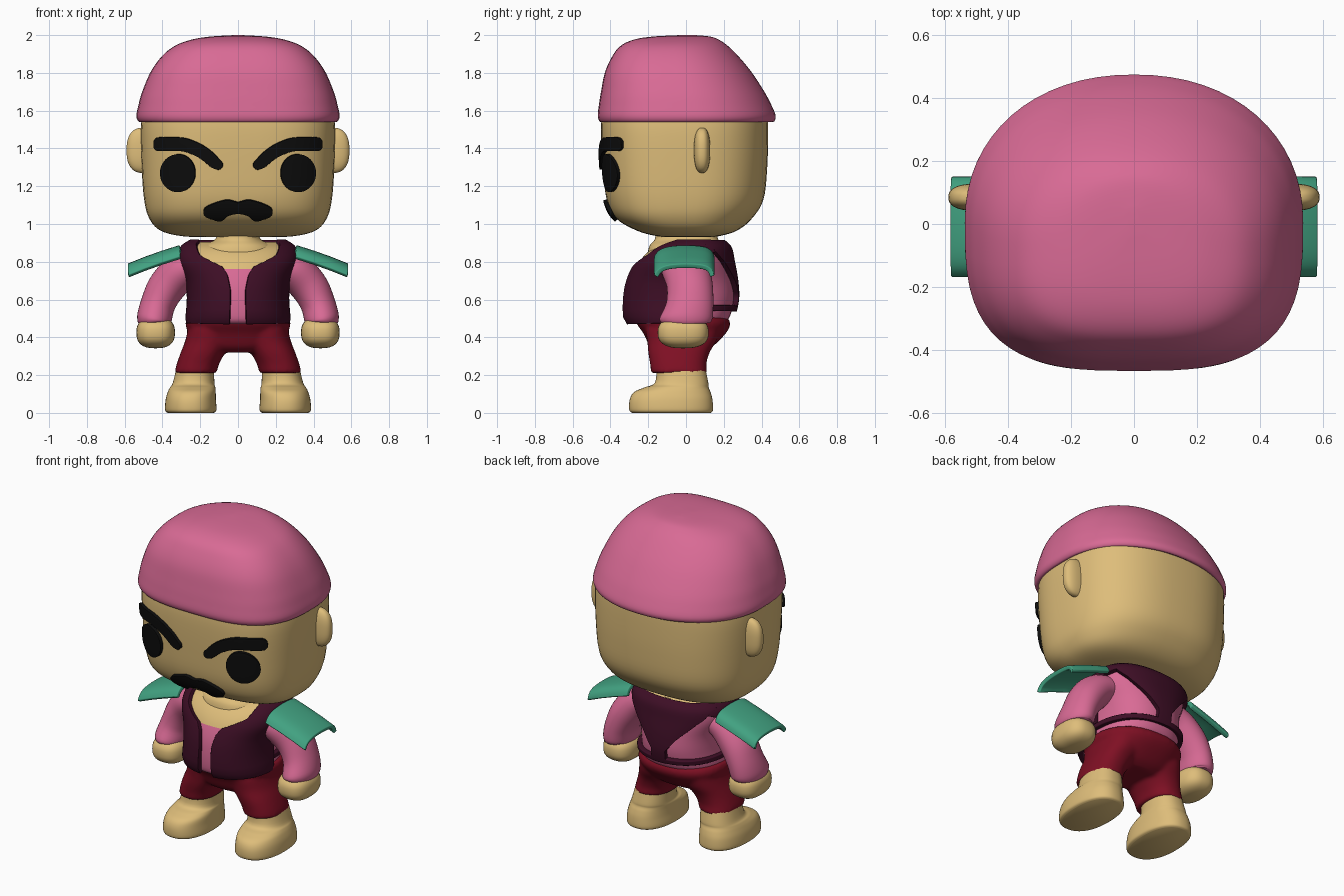
import bpy, bmesh, math

cube = bpy.data.objects.get("Cube")
if cube:
    bpy.data.objects.remove(cube, do_unlink=True)


def material(name, rgb):
    m = bpy.data.materials.new(name)
    m.use_nodes = True
    m.diffuse_color = (*rgb, 1)
    bsdf = m.node_tree.nodes["Principled BSDF"]
    bsdf.inputs["Base Color"].default_value = (*rgb, 1)
    bsdf.inputs["Roughness"].default_value = 0.7
    return m


PINK = material("pink", (0.69, 0.145, 0.30))
SKIN = material("tan skin", (0.73, 0.51, 0.195))
BLACK = material("black", (0.004, 0.004, 0.004))
PLUM = material("dark plum", (0.048, 0.0045, 0.019))
RED = material("dark red", (0.21, 0.005, 0.017))
GREEN = material("green", (0.054, 0.36, 0.22))


def refine(table, n=5):
    """Catmull-Rom subdivision of a short table of tuples."""
    out = []
    for i in range(len(table) - 1):
        p1, p2 = table[i], table[i + 1]
        p0, p3 = table[max(i - 1, 0)], table[min(i + 2, len(table) - 1)]
        for k in range(n):
            t = k / n
            out.append(tuple(
                b + 0.5 * t * (c - a + t * (2*a - 5*b + 4*c - d + t * (3*(b - c) + d - a)))
                for a, b, c, d in zip(p0, p1, p2, p3)))
    return out + [table[-1]]


def at(rows, z):
    """Linear lookup of a row by its height."""
    for a, b in zip(rows, rows[1:]):
        if a[0] <= z <= b[0] and b[0] > a[0]:
            t = (z - a[0]) / (b[0] - a[0])
            return tuple(p + (q - p) * t for p, q in zip(a, b))
    return rows[0] if z < rows[0][0] else rows[-1]


def power(v, p):
    return math.copysign(abs(v) ** p, v)


def ring_point(row, ang, nf, nb, grow=0.0):
    """Point on a rounded-box ring; row = height, centre x, half width, front y, back y."""
    z, cx, rx, yf, yb = row
    c, s = math.cos(ang), math.sin(ang)      # positive sine is the front
    n = nf if s > 0 else nb
    ry = max((yb - yf) / 2 + grow, 0.002)
    return (cx + max(rx + grow, 0.002) * power(c, 2 / n),
            (yf + yb) / 2 - ry * power(s, 2 / n), z)


def add_skin(bm, rings, closed=True):
    rows = [[bm.verts.new(p) for p in r] for r in rings]
    n = len(rows[0])
    for a, b in zip(rows, rows[1:]):
        for i in range(n if closed else n - 1):
            j = (i + 1) % n
            bm.faces.new((a[i], a[j], b[j], b[i]))
    if closed:
        bm.faces.new(rows[0])
        bm.faces.new(rows[-1])


def finish(name, bm, mat, mirror=False, angle=50):
    bmesh.ops.recalc_face_normals(bm, faces=bm.faces)
    me = bpy.data.meshes.new(name)
    bm.to_mesh(me)
    bm.free()
    ob = bpy.data.objects.new(name, me)
    bpy.context.collection.objects.link(ob)
    me.materials.append(mat)
    bpy.ops.object.select_all(action="DESELECT")
    ob.select_set(True)
    bpy.context.view_layer.objects.active = ob
    bpy.ops.object.shade_smooth_by_angle(angle=math.radians(angle))
    if mirror:
        ob.modifiers.new("mirror", "MIRROR")
    return ob


def loft_rings(rows, nf, nb, grow=0.0, seg=64):
    return [[ring_point(r, math.tau * i / seg, nf, nb, grow) for i in range(seg)] for r in rows]


def loft(name, table, mat, nf=2.3, nb=2.3, mirror=False, grow=0.0):
    bm = bmesh.new()
    add_skin(bm, loft_rings(refine(table), nf, nb, grow))
    return finish(name, bm, mat, mirror)


def sheet(name, rings, mat, thick, bevel=0.0):
    """Mirrored open grid given thickness."""
    bm = bmesh.new()
    add_skin(bm, rings, closed=False)
    ob = finish(name, bm, mat, True)
    s = ob.modifiers.new("thickness", "SOLIDIFY")
    s.thickness, s.offset = thick, 0
    if bevel:
        b = ob.modifiers.new("round", "BEVEL")
        b.width, b.segments, b.angle_limit = bevel, 3, math.radians(50)
    return ob


def blob(name, centre, size, mat, p):
    """Mirrored squarish ellipsoid."""
    bm = bmesh.new()
    bmesh.ops.create_uvsphere(bm, u_segments=40, v_segments=24, radius=1)
    for v in bm.verts:
        v.co = [c + s * power(x, p) for c, s, x in zip(centre, size, v.co)]
    return finish(name, bm, mat, True, 80)


# Head and cap of hair
HEAD = [(.93, 0, .12, -.06, .08), (.935, 0, .29, -.15, .17), (.965, 0, .41, -.26, .27),
        (1.03, 0, .47, -.37, .35), (1.13, 0, .497, -.42, .41), (1.3, 0, .51, -.44, .43),
        (1.5, 0, .515, -.45, .435), (1.62, 0, .50, -.44, .43)]
head_rows = refine(HEAD)
loft("head", HEAD, SKIN, 3, 2.5)
loft("hair", [(1.555, 0, .49, -.43, .43), (1.54, 0, .522, -.453, .462), (1.57, 0, .538, -.467, .475),
              (1.63, 0, .527, -.461, .452), (1.7, 0, .507, -.45, .415), (1.8, 0, .465, -.43, .35),
              (1.88, 0, .41, -.395, .285), (1.94, 0, .34, -.35, .225), (1.975, 0, .25, -.28, .175),
              (1.992, 0, .15, -.18, .13), (2.0, 0, .02, -.03, .05)], PINK, 3, 2.15)
blob("ears", (.5, .085, 1.39), (.09, .043, .12), SKIN, .8)


# Face details that hug the front of the head
def face_plate(name, outline):
    rings = []
    for x, top, bottom in outline:
        ring = []
        for k in range(9):
            z = bottom + (top - bottom) * k / 8
            _, _, rx, yf, yb = at(head_rows, z)
            y = (yf + yb) / 2 - (yb - yf) / 2 * (1 - (x / rx) ** 3) ** (1 / 3)
            ring.append((x, y - .007, z))
        rings.append(ring)
    return sheet(name, rings, BLACK, .026, .004)


face_plate("eyes", [(.315 - .09 * math.cos(a), 1.27 + .1 * math.sin(a), 1.27 - .1 * math.sin(a))
                    for a in [math.pi * (k + .25) / 24.5 for k in range(25)]])
face_plate("eyebrows", refine([(.08, 1.322, 1.305), (.1, 1.345, 1.288), (.14, 1.385, 1.3),
                               (.2, 1.425, 1.348), (.28, 1.455, 1.383), (.36, 1.46, 1.387),
                               (.42, 1.458, 1.387), (.438, 1.44, 1.405)]))
face_plate("moustache", refine([(0, 1.115, 1.06), (.05, 1.128, 1.05), (.09, 1.122, 1.022),
                                (.14, 1.105, 1.032), (.17, 1.09, 1.045), (.182, 1.075, 1.06)]))

# Torso: shirt with bare upper chest, and neck
TORSO = [(.47, 0, .265, -.30, .20), (.5, 0, .27, -.325, .245), (.6, 0, .262, -.327, .272),
         (.7, 0, .272, -.31, .268), (.8, 0, .312, -.265, .25), (.87, 0, .30, -.195, .235),
         (.905, 0, .25, -.10, .20)]
torso_rows = refine(TORSO)
shirt = loft("shirt", TORSO, PINK, grow=-.018)
shirt.data.materials.append(SKIN)
for f in shirt.data.polygons:
    if f.center.z > .77 and (f.center.y < 0 or f.center.z > .9):
        f.material_index = 1
loft("neck", [(.8, 0, .22, -.21, .19), (.88, 0, .19, -.195, .19),
              (.92, 0, .12, -.165, .17), (.97, 0, .105, -.16, .16)], SKIN)


# Vest: rows of height, start angle, end angle (90 front, 0 side, -90 back)
def vest_part(name, table):
    rings = []
    for a, b in zip(table, table[1:]):
        for k in range(6):
            t = k / 5
            z, a0, a1 = [p + (q - p) * t for p, q in zip(a, b)]
            if k == 0 and rings:
                continue
            row = at(torso_rows, z)
            rings.append([ring_point(row, math.radians(a0 + (a1 - a0) * i / 24), 2.3, 2.3, -.006)
                          for i in range(25)])
    return sheet(name, rings, PLUM, .03, .005)


vest_part("vest_front", [(.475, 83, 0), (.65, 83.5, 0), (.73, 81, 0), (.77, 77, 0),
                         (.83, 53, -20), (.87, 46, -50), (.905, 36, -90)])
vest_part("vest_back", [(.54, -90, -82), (.62, -90, -82), (.7, -90, -69), (.8, -90, -50),
                        (.86, -90, -32), (.905, -90, 0)])
vest_part("vest_band", [(.54, 0, -90), (.57, 0, -90)])

# Sleeves swept along the arm, with hands
bm = bmesh.new()
path = refine([(.18, 0, .79, .08, .12), (.29, 0, .755, .10, .13), (.375, .02, .67, .10, .122),
               (.422, .02, .58, .092, .125), (.443, 0, .50, .092, .14), (.445, 0, .475, .08, .125)])
rings = []
for i, (x, y, z, ra, rb) in enumerate(path):
    p, q = path[max(i - 1, 0)], path[min(i + 1, len(path) - 1)]
    dx, dz = q[0] - p[0], q[2] - p[2]
    d = math.hypot(dx, dz)
    rings.append([(x - dz / d * ra * math.cos(a), y + rb * math.sin(a), z + dx / d * ra * math.cos(a))
                  for a in [math.tau * k / 40 for k in range(40)]])
add_skin(bm, rings)
finish("sleeves", bm, PINK, True)
blob("hands", (.436, -.015, .425), (.102, .135, .083), SKIN, .78)

# Curved shoulder pads
profile = [(-.16, -.05), (-.135, -.018), (-.085, 0), (0, .006), (.085, 0), (.125, -.018), (.14, -.05)]
sheet("shoulder_pads", [[(x, y, z + dz) for y, dz in refine(profile, 4)]
                        for x, z in ((.305, .87), (.4, .84), (.49, .808), (.58, .772))],
      GREEN, .026, .01)

# Trousers: hips and legs fused into one soft form
bm = bmesh.new()
add_skin(bm, loft_rings(refine([(.32, 0, .15, -.15, .09), (.35, 0, .23, -.19, .14),
                                (.42, 0, .262, -.225, .21), (.47, 0, .278, -.26, .235),
                                (.505, 0, .27, -.27, .22)]), 2.3, 2.3))
for side in (1, -1):
    leg = refine([(.21, side * .225, .112, -.185, .112), (.26, side * .212, .112, -.19, .108),
                  (.32, side * .185, .118, -.20, .125), (.38, side * .155, .125, -.205, .16),
                  (.44, side * .14, .125, -.215, .18)])
    add_skin(bm, loft_rings(leg, 2.3, 2.3))
trousers = finish("trousers", bm, RED)
r = trousers.modifiers.new("fuse", "REMESH")
r.mode, r.voxel_size, r.use_smooth_shade = "VOXEL", .012, True
s = trousers.modifiers.new("soften", "SMOOTH")
s.factor, s.iterations = .5, 6

# Feet with ankles
loft("feet", [(0, .25, .122, -.285, .13), (.015, .25, .136, -.30, .143), (.07, .25, .133, -.298, .14),
              (.11, .245, .127, -.275, .13), (.135, .24, .12, -.22, .12), (.16, .235, .11, -.165, .118),
              (.25, .225, .098, -.155, .10)], SKIN, mirror=True)
